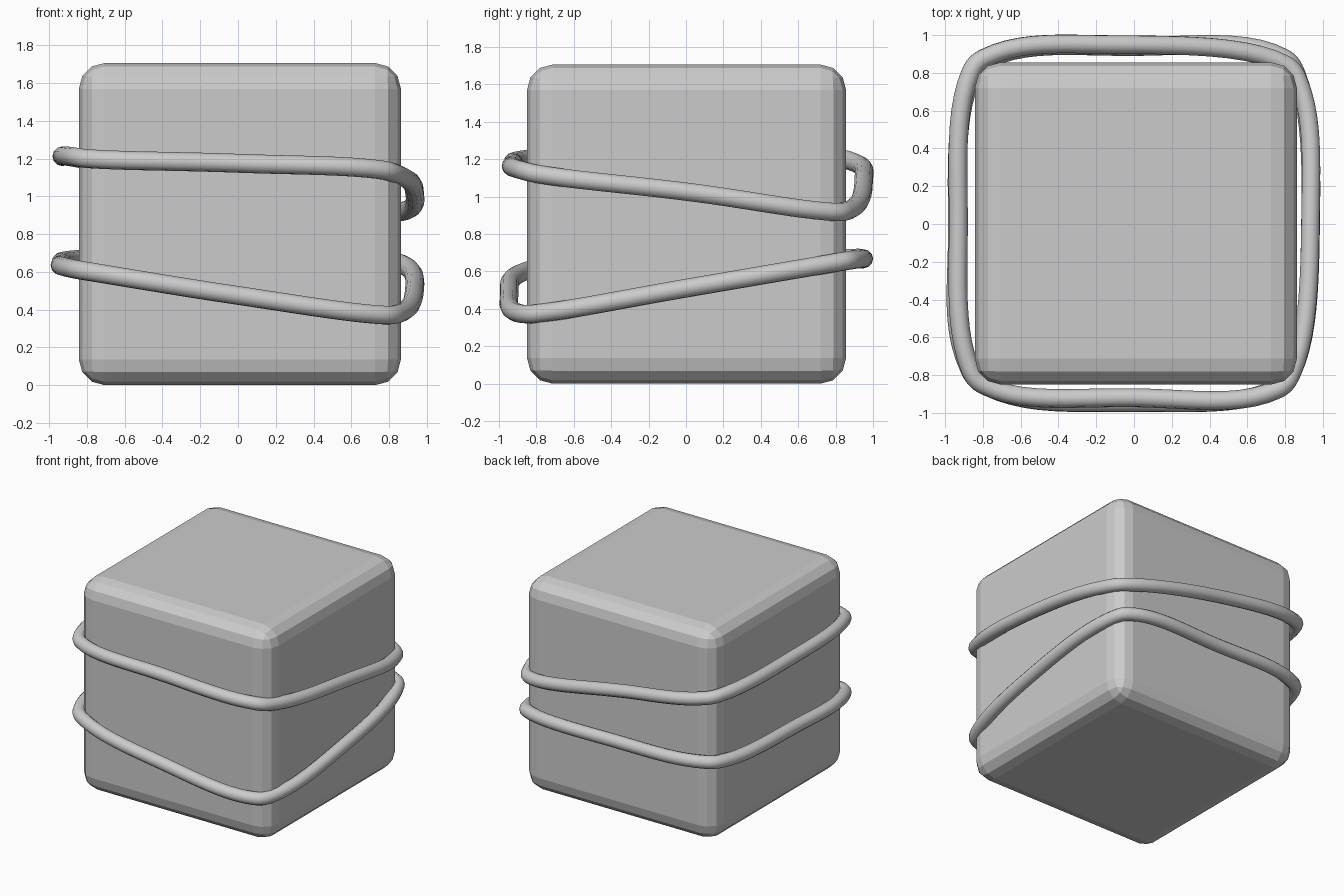
import bpy

if "Cube" in bpy.data.objects:
    bpy.data.objects.remove(bpy.data.objects["Cube"])

# Bevelled block, flat shaded
bpy.ops.mesh.primitive_cube_add(size=1, location=(0.01, 0.003, 0.853))
block = bpy.context.object
block.name = "block"
block.scale = (1.706, 1.706, 1.706)
bpy.ops.object.transform_apply(location=False, rotation=False, scale=True)
bev = block.modifiers.new("rounded_edges", 'BEVEL')
bev.width = 0.137
bev.segments = 3


def cord(name, points, radius=0.05):
    """Closed smooth tube through the given points."""
    curve = bpy.data.curves.new(name, 'CURVE')
    curve.dimensions = '3D'
    curve.bevel_depth = radius
    curve.bevel_resolution = 4
    curve.resolution_u = 10
    spline = curve.splines.new('BEZIER')
    spline.bezier_points.add(len(points) - 1)
    for bp, p in zip(spline.bezier_points, points):
        bp.co = p
        bp.handle_left_type = bp.handle_right_type = 'AUTO'
    spline.use_cyclic_u = True
    obj = bpy.data.objects.new(name, curve)
    bpy.context.collection.objects.link(obj)
    return obj


# Each loop: front-left, front, front-right, right, back-right, back, back-left, left
cord("upper_cord", [
    (-0.80, -0.85, 1.20), (0.00, -0.92, 1.175), (0.76, -0.875, 1.14),
    (0.835, -0.79, 1.12), (0.935, 0.05, 1.02), (0.87, 0.76, 0.92),
    (0.80, 0.845, 0.92), (-0.10, 0.95, 1.09), (-0.79, 0.88, 1.19),
    (-0.865, 0.80, 1.205), (-0.93, 0.00, 1.21), (-0.87, -0.76, 1.21),
])
cord("lower_cord", [
    (-0.78, -0.86, 0.60), (0.00, -0.945, 0.475), (0.76, -0.87, 0.372),
    (0.835, -0.79, 0.375), (0.935, 0.00, 0.51), (0.86, 0.79, 0.645),
    (0.79, 0.88, 0.66), (0.00, 0.94, 0.665), (-0.78, 0.87, 0.67),
    (-0.86, 0.78, 0.665), (-0.935, -0.05, 0.645), (-0.87, -0.77, 0.615),
])
